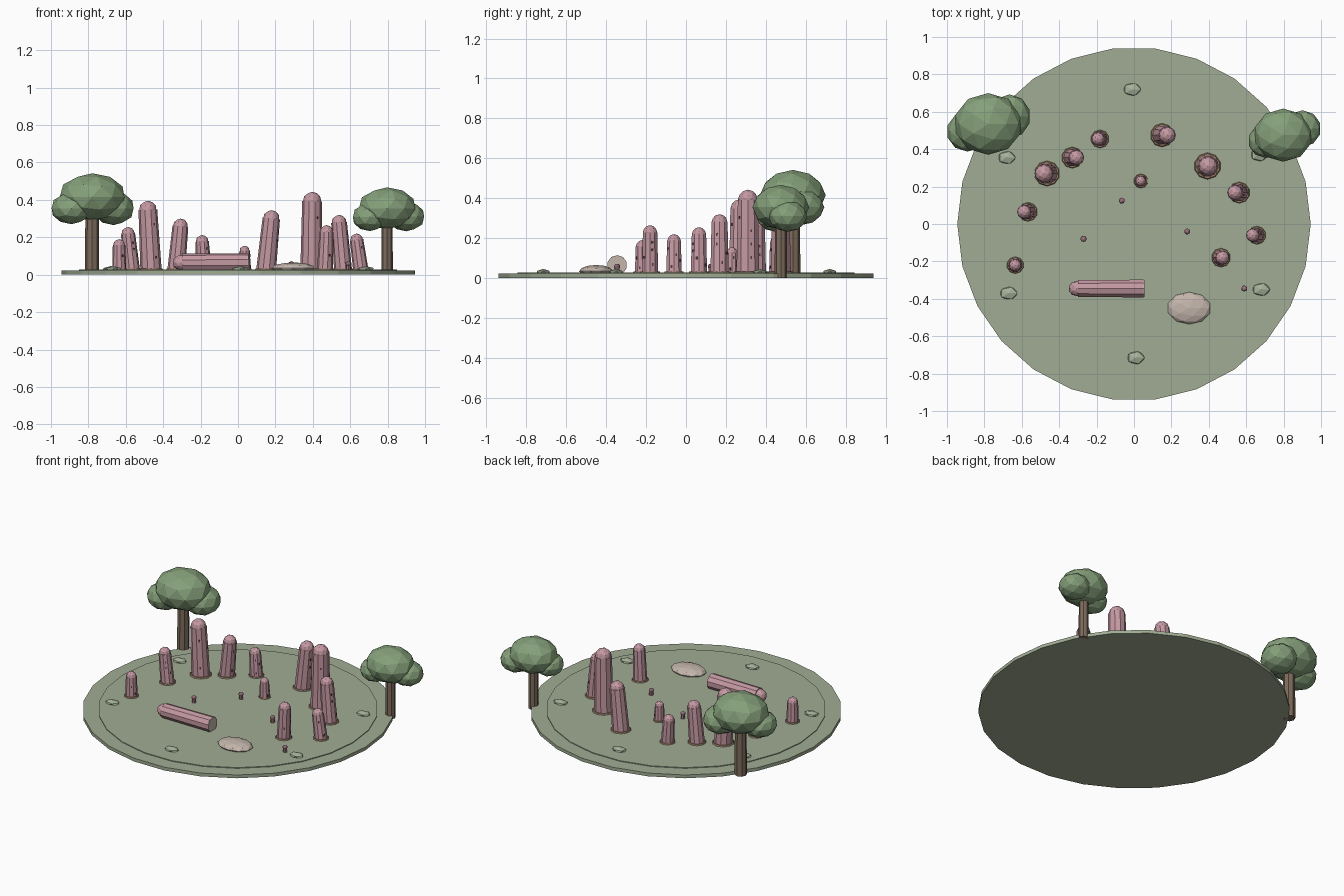
import bpy, bmesh, math, random
from mathutils import Vector, Matrix

if "Cube" in bpy.data.objects:
    bpy.data.objects.remove(bpy.data.objects["Cube"], do_unlink=True)
random.seed(4)


def material(name, r, g, b):
    lin = [(c / 255 / 12.92) if c < 11 else ((c / 255 + 0.055) / 1.055) ** 2.4 for c in (r, g, b)]
    m = bpy.data.materials.new(name)
    m.use_nodes = True
    m.diffuse_color = (*lin, 1)
    bsdf = m.node_tree.nodes["Principled BSDF"]
    bsdf.inputs["Base Color"].default_value = (*lin, 1)
    bsdf.inputs["Roughness"].default_value = 0.9
    return m


GRASS = material("sage_grass", 160, 172, 147)
TUFT = material("pale_moss", 168, 180, 156)
PINK = material("dusty_pink", 197, 153, 163)
SPROUT = material("deep_pink", 160, 117, 128)
PORE = material("dark_plum", 90, 62, 70)
SOIL = material("brown_soil", 152, 124, 100)
BARK = material("brown_bark", 126, 108, 92)
LEAF = material("leaf_green", 133, 160, 122)
STONE = material("warm_stone", 196, 182, 172)


def finish(name, bm, mat):
    me = bpy.data.meshes.new(name)
    bm.to_mesh(me)
    bm.free()
    me.materials.append(mat)
    ob = bpy.data.objects.new(name, me)
    bpy.context.collection.objects.link(ob)
    return ob


def shaft(name, a, b, r1, r2, sides, mat):
    """Tapered cylinder running from point a to point b."""
    a, b = Vector(a), Vector(b)
    turn = (b - a).to_track_quat('Z', 'Y').to_matrix().to_4x4()
    bm = bmesh.new()
    bmesh.ops.create_cone(bm, cap_ends=True, segments=sides, radius1=r1, radius2=r2,
                          depth=(b - a).length, matrix=Matrix.Translation((a + b) / 2) @ turn)
    return finish(name, bm, mat)


def blob(name, centre, size, mat, detail=2):
    """Faceted ellipsoid."""
    bm = bmesh.new()
    bmesh.ops.create_icosphere(bm, subdivisions=detail, radius=1,
                               matrix=Matrix.Translation(centre) @ Matrix.Diagonal((*size, 1)))
    return finish(name, bm, mat)


def disc(name, r, z0, z1):
    bm = bmesh.new()
    bmesh.ops.create_cone(bm, cap_ends=True, segments=26, radius1=r, radius2=r, depth=z1 - z0,
                          matrix=Matrix.Translation((0, 0, (z0 + z1) / 2)))
    # put a corner on the x axis
    first = max(bm.verts, key=lambda v: v.co.x).co
    bmesh.ops.rotate(bm, verts=bm.verts, matrix=Matrix.Rotation(-math.atan2(first.y, first.x), 3, 'Z'))
    return finish(name, bm, GRASS)


# Ground with a slightly raised lawn
disc("ground", 0.945, 0, 0.022)
disc("lawn", 0.85, 0.018, 0.027)


def pillar(i, base_x, top_x, y, top_z, r):
    tip = r * 0.84
    base, top = Vector((base_x, y, 0.022)), Vector((top_x, y, top_z - tip))
    shaft(f"pillar_{i}", base, top, r, r * 0.88, 10, PINK)
    blob(f"pillar_cap_{i}", top, (tip, tip, tip), PINK)
    shaft(f"pillar_soil_{i}", (base_x, y, 0.022), (base_x, y, 0.034), r * 1.25, r * 1.12, 10, SOIL)
    # small pores on the left flank
    bm = bmesh.new()
    for k in range(4):
        t, ang = 0.22 + 0.18 * k, math.radians(random.choice((-54, -18, 18, 54)))
        out = Vector((math.cos(ang), math.sin(ang), 0))
        p = base.lerp(top, t) + out * r * (1 - 0.12 * t) * 0.95
        bmesh.ops.create_cube(bm, size=1, matrix=Matrix.Translation(p) @ Matrix.Rotation(ang, 4, 'Z')
                              @ Matrix.Diagonal((0.006, 0.008, 0.014, 1)))
    finish(f"pillar_pores_{i}", bm, PORE)


# Arc of leaning pillars: base x, top x, y, top z, radius
for i, row in enumerate((
        (-0.635, -0.636, -0.22, 0.19, 0.038), (-0.567, -0.588, 0.065, 0.255, 0.043),
        (-0.465, -0.482, 0.27, 0.395, 0.057), (-0.33, -0.308, 0.355, 0.3, 0.048),
        (-0.182, -0.192, 0.455, 0.212, 0.041), (0.15, 0.178, 0.475, 0.345, 0.053),
        (0.393, 0.396, 0.31, 0.443, 0.06), (0.562, 0.54, 0.168, 0.32, 0.048),
        (0.657, 0.634, -0.06, 0.22, 0.041), (0.465, 0.473, -0.18, 0.265, 0.043),
        (0.037, 0.035, 0.23, 0.155, 0.032))):
    pillar(i + 1, *row)

# Young sprouts
for i, (x, y) in enumerate(((-0.065, 0.125), (0.285, -0.04), (-0.27, -0.08), (0.59, -0.345))):
    shaft(f"sprout_{i + 1}", (x, y, 0.022), (x, y, 0.056), 0.014, 0.012, 8, SPROUT)
    blob(f"sprout_cap_{i + 1}", (x, y, 0.058), (0.016, 0.016, 0.014), SPROUT)

# Fallen pillar with its cut end
shaft("fallen_pillar", (0.052, -0.345, 0.065), (-0.3, -0.345, 0.065), 0.05, 0.047, 10, PINK)
blob("fallen_pillar_cap", (-0.305, -0.345, 0.065), (0.045, 0.041, 0.041), PINK)
shaft("fallen_pillar_cut", (0.05, -0.345, 0.065), (0.055, -0.345, 0.065), 0.048, 0.048, 10, STONE)

# Flat boulder and rim tufts
blob("boulder", (0.295, -0.45, 0.035), (0.118, 0.086, 0.031), STONE)
for i, (x, y) in enumerate(((-0.01, 0.72), (0.01, -0.715), (-0.68, 0.355),
                            (-0.67, -0.37), (0.68, -0.35), (0.67, 0.37))):
    blob(f"rim_tuft_{i + 1}", (x, y, 0.028), (0.052, 0.038, 0.018), TUFT, 1)


def tree(name, x, y, trunk_r, trunk_z, crowns):
    shaft(f"{name}_trunk", (x, y, 0), (x, y, trunk_z), trunk_r, trunk_r * 0.95, 8, BARK)
    for k, (centre, size) in enumerate(crowns):
        blob(f"{name}_crown_{k + 1}", centre, size, LEAF)


# Two trees at the back edge
tree("right_tree", -0.78, 0.535, 0.038, 0.36, (
    ((-0.78, 0.535, 0.415), (0.182, 0.165, 0.127)),
    ((-0.89, 0.495, 0.355), (0.112, 0.108, 0.085)),
    ((-0.665, 0.575, 0.355), (0.112, 0.118, 0.09))))
tree("left_tree", 0.797, 0.475, 0.031, 0.31, (
    ((0.797, 0.475, 0.355), (0.158, 0.142, 0.112)),
    ((0.9, 0.51, 0.31), (0.1, 0.098, 0.078)),
    ((0.705, 0.445, 0.308), (0.095, 0.092, 0.075))))
